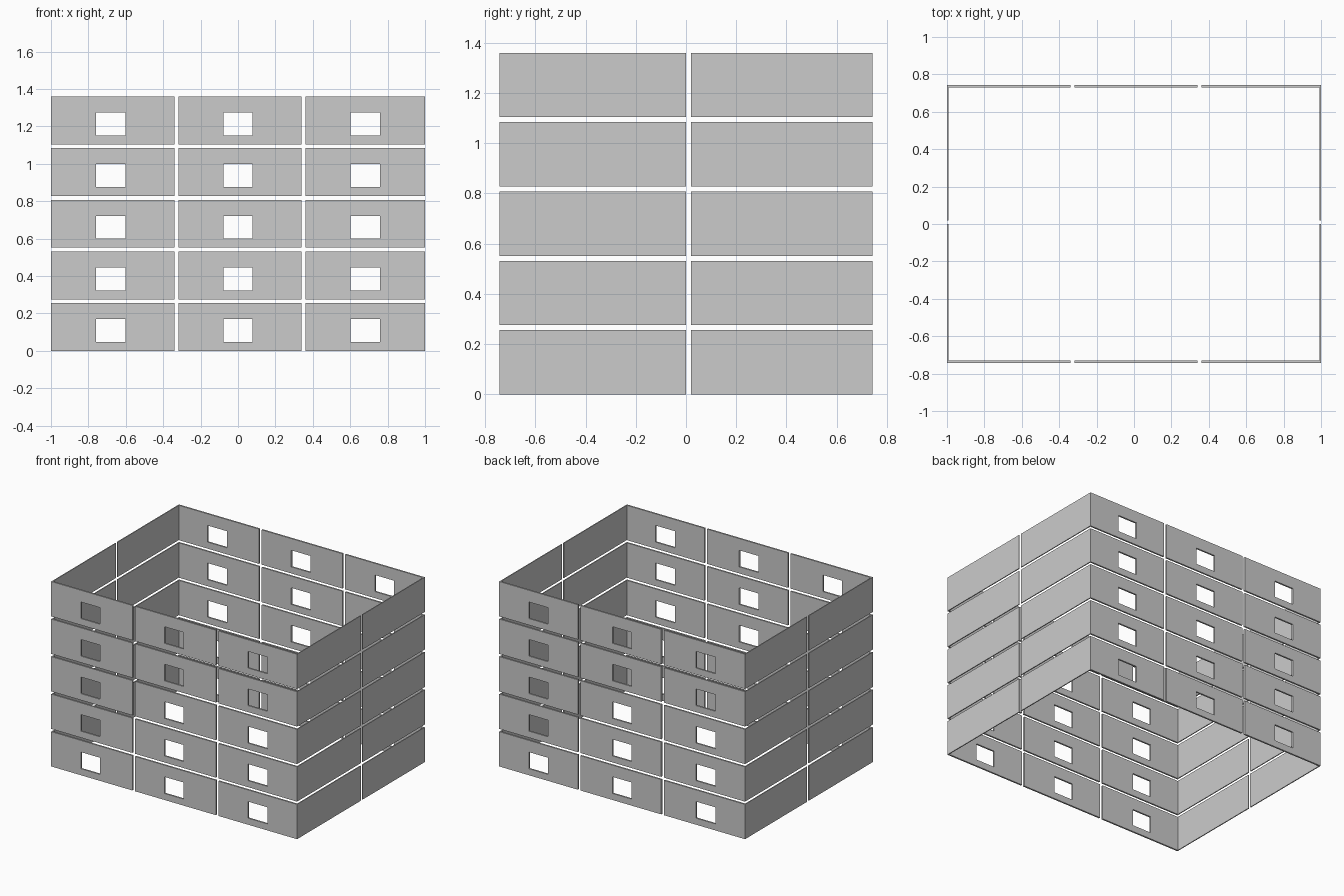
import bpy
import bmesh
from mathutils import Vector

cube = bpy.data.objects.get("Cube")
if cube:
    bpy.data.objects.remove(cube, do_unlink=True)

# Single concrete grey
grey = bpy.data.materials.new("concrete_grey")
grey.use_nodes = True
grey.diffuse_color = (0.6, 0.6, 0.6, 1)
grey.node_tree.nodes["Principled BSDF"].inputs["Base Color"].default_value = (0.6, 0.6, 0.6, 1)

FLOORS, PITCH, HEIGHT = 5, 0.276, 0.256
HALF_X, HALF_Y = 1.0, 0.742
FACADE_T, SIDE_T = 0.012, 0.007


def finish(name, bm):
    bmesh.ops.recalc_face_normals(bm, faces=bm.faces)
    mesh = bpy.data.meshes.new(name)
    bm.to_mesh(mesh)
    bm.free()
    mesh.materials.append(grey)
    bpy.context.collection.objects.link(bpy.data.objects.new(name, mesh))


def solid_panel(name, low, high):
    bm = bmesh.new()
    bmesh.ops.create_cube(bm, size=1)
    low, high = Vector(low), Vector(high)
    bmesh.ops.scale(bm, vec=high - low, verts=bm.verts)
    bmesh.ops.translate(bm, vec=(low + high) / 2, verts=bm.verts)
    finish(name, bm)


def window_panel(name, x0, x1, z0, window_x, y):
    """Upright slab with a rectangular opening through it."""
    bm = bmesh.new()

    def ring(xa, xb, za, zb):
        return [bm.verts.new((x, y, z)) for x, z in
                ((xa, za), (xb, za), (xb, zb), (xa, zb))]

    outer = ring(x0, x1, z0, z0 + HEIGHT)
    inner = ring(window_x - 0.078, window_x + 0.078, z0 + 0.048, z0 + 0.17)
    for i in range(4):
        j = (i + 1) % 4
        bm.faces.new((outer[i], outer[j], inner[j], inner[i]))
    result = bmesh.ops.extrude_face_region(bm, geom=bm.faces[:], use_keep_orig=True)
    moved = [v for v in result["geom"] if isinstance(v, bmesh.types.BMVert)]
    bmesh.ops.translate(bm, vec=(0, FACADE_T, 0), verts=moved)
    finish(name, bm)


facade_bays = ((-1.0, -0.34, -0.68), (-0.318, 0.34, 0.0), (0.361, 1.0, 0.68))
side_bays = ((-HALF_Y, 0.0), (0.02, HALF_Y))

for floor in range(FLOORS):
    z = floor * PITCH
    # Front and back walls with one window per bay
    for bay, (x0, x1, window_x) in enumerate(facade_bays):
        for label, y in (("front", -HALF_Y), ("back", HALF_Y - FACADE_T)):
            window_panel(f"{label}_wall_{floor + 1}_{bay + 1}", x0, x1, z, window_x, y)
    # Blank end walls, fitted between the front and back walls
    for bay, (y0, y1) in enumerate(side_bays):
        y0 = max(y0, -HALF_Y + FACADE_T)
        y1 = min(y1, HALF_Y - FACADE_T)
        for label, x in (("right", -HALF_X), ("left", HALF_X - SIDE_T)):
            solid_panel(f"{label}_wall_{floor + 1}_{bay + 1}",
                        (x, y0, z), (x + SIDE_T, y1, z + HEIGHT))
